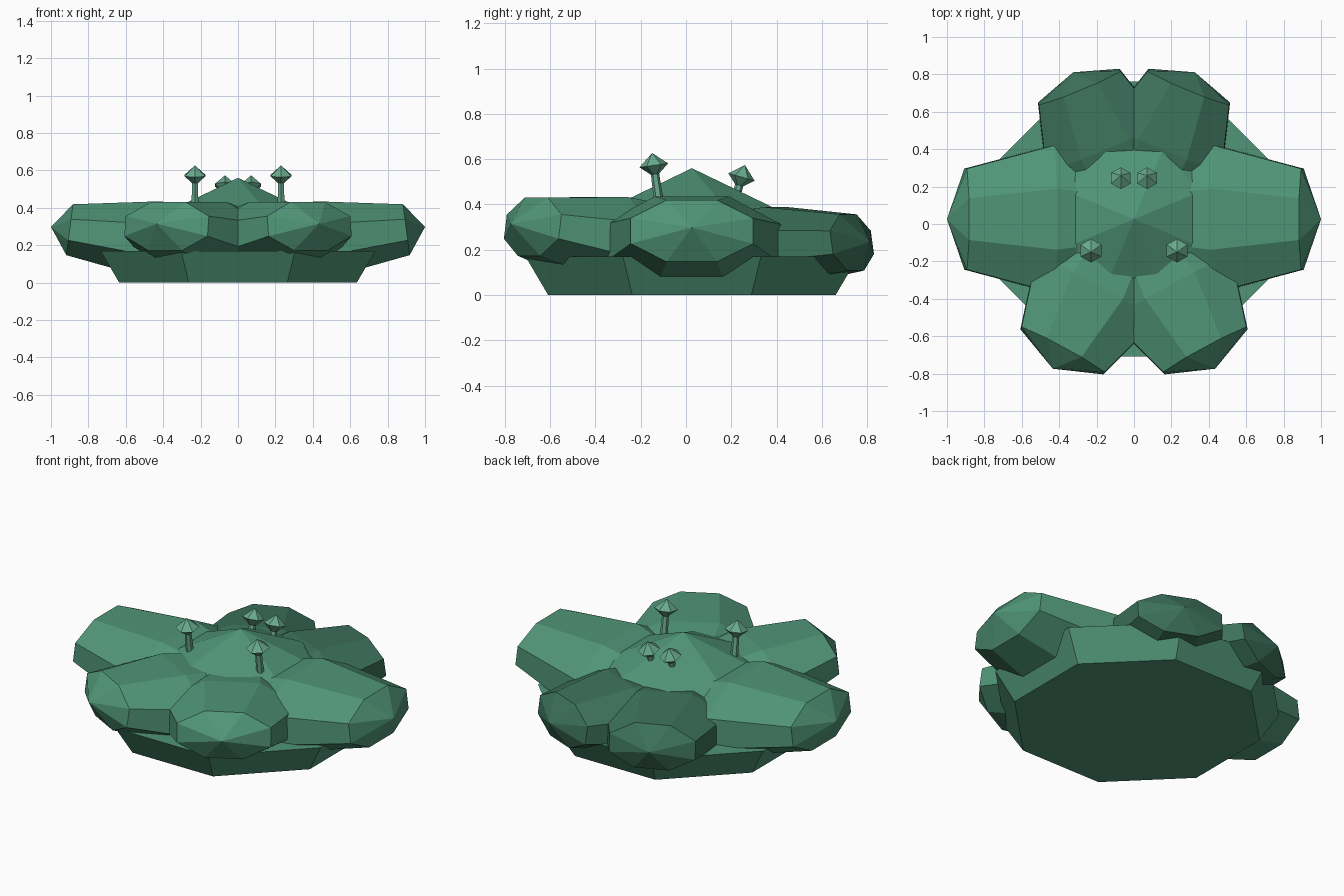
import bpy
from math import sin, cos, pi, radians
from mathutils import Vector

if "Cube" in bpy.data.objects:
    bpy.data.objects.remove(bpy.data.objects["Cube"])

CY = 0.026  # common centre of the base and the petals


def material(name, rgb):
    m = bpy.data.materials.new(name)
    m.diffuse_color = (*rgb, 1)
    m.use_nodes = True
    m.node_tree.nodes["Principled BSDF"].inputs["Base Color"].default_value = m.diffuse_color
    return m


GREEN = material("leaf_green", (0.08, 0.30, 0.185))
DARK = material("deep_green", (0.045, 0.165, 0.105))
PALE = material("pale_green", (0.14, 0.40, 0.27))


def loft(name, rings, mat):
    """Skin a list of equal rings; a single point closes an end with a fan."""
    verts, faces, ids = [], [], []
    for ring in rings:
        ids.append(list(range(len(verts), len(verts) + len(ring))))
        verts += ring
    for a, b in zip(ids, ids[1:]):
        n = max(len(a), len(b))
        for i in range(n):
            j = (i + 1) % n
            if len(a) == 1:
                faces.append((a[0], b[j], b[i]))
            elif len(b) == 1:
                faces.append((a[i], a[j], b[0]))
            else:
                faces.append((a[i], a[j], b[j], b[i]))
    if len(ids[0]) > 1:
        faces.append(ids[0][::-1])
    if len(ids[-1]) > 1:
        faces.append(ids[-1])
    me = bpy.data.meshes.new(name)
    me.from_pydata([tuple(v) for v in verts], [], faces)
    me.update()
    me.materials.append(mat)
    ob = bpy.data.objects.new(name, me)
    bpy.context.collection.objects.link(ob)
    return ob


def octagon(apothem):
    """Eight unit directions with flat sides on the axes."""
    r = apothem / cos(pi / 8)
    return [(r * cos(pi / 8 + i * pi / 4), r * sin(pi / 8 + i * pi / 4)) for i in range(8)]


def flat_ring(apothem, z):
    return [Vector((x, y + CY, z)) for x, y in octagon(apothem)]


# flared base and the raised centre
loft("base", [flat_ring(0.635, 0), flat_ring(0.735, 0.17)], GREEN)
loft("centre_dome", [flat_ring(0.58, 0.1), flat_ring(0.53, 0.25), flat_ring(0.36, 0.386),
                     [Vector((0, CY, 0.56))]], GREEN)


def petal(name, angle, tip, rings, mat):
    """Octagonal lobe pointing outwards; rings = (distance, half width, mid z, half height)."""
    out = Vector((cos(radians(angle)), sin(radians(angle)), 0))
    side = Vector((-out.y, out.x, 0))
    mid = Vector((0, CY, 0))
    sections = []
    for d, w, z, h in rings:
        sections.append([mid + out * (d - 0.018 * v) + side * (u * w) + Vector((0, 0, z + v * h))
                         for u, v in octagon(1)])
    sections.append([mid + out * tip[0] + Vector((0, 0, tip[1]))])
    loft(name, sections, mat)


side_rings = [(0.22, 0.33, 0.22, 0.16), (0.43, 0.395, 0.225, 0.21), (0.90, 0.27, 0.283, 0.136)]
front_rings = [(0.22, 0.31, 0.23, 0.17), (0.42, 0.365, 0.235, 0.197), (0.80, 0.253, 0.302, 0.129)]
back_rings = [(0.22, 0.30, 0.22, 0.14), (0.42, 0.335, 0.215, 0.173), (0.765, 0.236, 0.232, 0.124)]


# green stalk with a six-sided bulb
def stamen(name, foot, top, bulb):
    foot, top = Vector(foot), Vector(top)
    axis = (top - foot).normalized()
    right = Vector((1, 0, 0))
    fwd = axis.cross(right)

    def hexagon(c, r):
        return [c + right * (r * sin(-i * pi / 3)) * -1 + fwd * (-r * cos(i * pi / 3)) for i in range(6)]
    neck = top - axis * 0.11
    loft(name + "_stalk", [hexagon(foot, 0.022), hexagon(neck + axis * 0.03, 0.018)], PALE)
    loft(name + "_bulb", [[neck], hexagon(top - axis * 0.055, bulb), [top]], PALE)


for s, label in ((1, "right"), (-1, "left")):
    def turn(a):
        return a if s > 0 else 180 - a
    petal(label + "_side_petal", turn(0), (1.0, 0.298), side_rings, GREEN)
    petal(label + "_front_petal", turn(-61.5), (0.91, 0.315), front_rings, GREEN)
    petal(label + "_back_petal", turn(67.5), (0.85, 0.235), back_rings, DARK)
    stamen(label + "_front_stamen", (s * 0.23, -0.115, 0.38), (s * 0.23, -0.15, 0.627), 0.064)
    stamen(label + "_back_stamen", (s * 0.07, 0.205, 0.38), (s * 0.07, 0.26, 0.574), 0.06)

# make every shell face outwards
import bmesh
for ob in bpy.data.objects:
    bm = bmesh.new()
    bm.from_mesh(ob.data)
    bmesh.ops.recalc_face_normals(bm, faces=bm.faces)
    bm.to_mesh(ob.data)
    bm.free()
